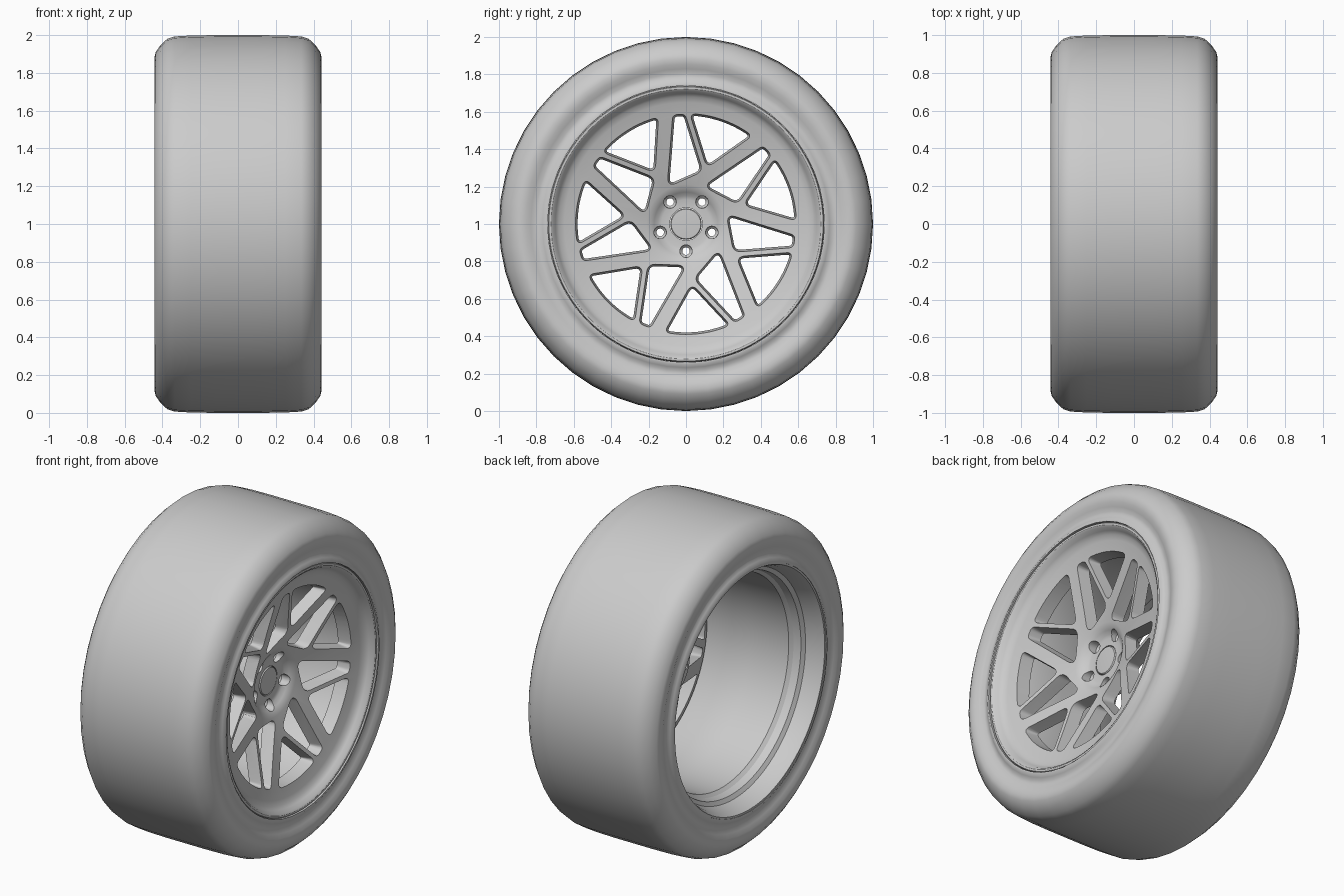
import bpy, bmesh, math
from mathutils import Vector

if "Cube" in bpy.data.objects:
    bpy.data.objects.remove(bpy.data.objects["Cube"])

SPOKES = 7
AXLE_Z = 1.0


def finish(name, bm, angle=35):
    bmesh.ops.recalc_face_normals(bm, faces=bm.faces[:])
    me = bpy.data.meshes.new(name)
    bm.to_mesh(me)
    bm.free()
    ob = bpy.data.objects.new(name, me)
    bpy.context.collection.objects.link(ob)
    smooth(ob, angle)
    return ob


def smooth(ob, angle):
    bpy.ops.object.select_all(action='DESELECT')
    ob.select_set(True)
    bpy.context.view_layer.objects.active = ob
    bpy.ops.object.shade_smooth_by_angle(angle=math.radians(angle))


def lathe(bm, profile, segs, closed=False, caps=False, cy=0.0, cz=AXLE_Z):
    """Revolve (radius, x) points about an axis parallel to x."""
    rings = []
    for r, x in profile:
        rings.append([bm.verts.new((x, cy + r * math.cos(2 * math.pi * i / segs),
                                    cz + r * math.sin(2 * math.pi * i / segs)))
                      for i in range(segs)])
    pairs = list(zip(rings, rings[1:]))
    if closed:
        pairs.append((rings[-1], rings[0]))
    for a, b in pairs:
        for i in range(segs):
            j = (i + 1) % segs
            bm.faces.new((a[i], a[j], b[j], b[i]))
    if caps:
        bm.faces.new(rings[0])
        bm.faces.new(rings[-1])


def polar(deg, r):
    return Vector((r * math.cos(math.radians(deg)), r * math.sin(math.radians(deg))))


def rounded(corners):
    """Fillet a polygon given as (point, tangent length)."""
    out = []
    for i, (p, t) in enumerate(corners):
        if t == 0:
            out.append(p)
            continue
        a = p + (corners[i - 1][0] - p).normalized() * t
        b = p + (corners[(i + 1) % len(corners)][0] - p).normalized() * t
        for k in range(6):
            s = k / 5
            out.append(a * (1 - s) ** 2 + p * 2 * s * (1 - s) + b * s * s)
    return out


def offset(loop, d):
    res = []
    for i, p in enumerate(loop):
        t = (loop[(i + 1) % len(loop)] - loop[i - 1]).normalized()
        res.append(p + Vector((t.y, -t.x)) * d)
    return res


def window(bm, loop):
    """Tapered cutter that follows the slope of the dished face."""
    rings = []
    for h, d in ((-0.11, -0.008), (0.03, 0.012)):
        rings.append([bm.verts.new((0.355 + 0.284 * (p.length - 0.58) + h, p.x, AXLE_Z + p.y))
                      for p in offset(loop, d)])
    n = len(loop)
    for i in range(n):
        j = (i + 1) % n
        bm.faces.new((rings[0][i], rings[0][j], rings[1][j], rings[1][i]))
    caps = [bm.faces.new(rings[0]), bm.faces.new(rings[1])]
    bmesh.ops.triangulate(bm, faces=caps)


def volume(me):
    bm = bmesh.new()
    bm.from_mesh(me)
    v = abs(bm.calc_volume())
    bm.free()
    return v


def cut(ob, tool):
    """Subtract tool, using the first solver that gives a sane solid."""
    full = volume(ob.data)
    mod = ob.modifiers.new("cut", 'BOOLEAN')
    mod.operation = 'DIFFERENCE'
    mod.object = tool
    result = None
    for solver in ('MANIFOLD', 'EXACT', 'FLOAT'):
        mod.solver = solver
        bpy.context.view_layer.update()
        deps = bpy.context.evaluated_depsgraph_get()
        me = bpy.data.meshes.new_from_object(ob.evaluated_get(deps))
        if 0.3 * full < volume(me) < 0.97 * full:
            result = me
            break
    ob.modifiers.clear()
    if result:
        ob.data = result
    bpy.data.objects.remove(tool, do_unlink=True)


# Tyre: mirrored half profile
half = [(0.74, 0.40), (0.74, 0.438), (0.75, 0.439), (0.768, 0.428), (0.785, 0.419),
        (0.805, 0.418), (0.83, 0.428), (0.855, 0.438), (0.885, 0.442), (0.91, 0.436),
        (0.945, 0.412), (0.98, 0.375), (0.993, 0.335), (0.998, 0.25), (1.0, 0.12)]
bm = bmesh.new()
lathe(bm, half + [(r, -x) for r, x in reversed(half)], 48)
finish("tyre", bm, 50)

# Rim barrel
bm = bmesh.new()
lathe(bm, [(0.739, -0.435), (0.728, -0.435), (0.712, -0.40), (0.692, -0.33), (0.668, -0.315),
           (0.66, -0.27), (0.642, -0.25), (0.635, 0.0), (0.635, 0.31), (0.655, 0.345),
           (0.675, 0.34), (0.66, 0.0), (0.675, -0.25), (0.71, -0.31), (0.739, -0.38)],
      96, closed=True)
finish("rim_barrel", bm, 30)

# Dished wheel face with lip
bm = bmesh.new()
lathe(bm, [(0.087, 0.205), (0.13, 0.205), (0.15, 0.211), (0.17, 0.228), (0.187, 0.241),
           (0.21, 0.25), (0.58, 0.355), (0.65, 0.373), (0.68, 0.384), (0.698, 0.402),
           (0.71, 0.424), (0.722, 0.432), (0.733, 0.432), (0.738, 0.425),
           (0.738, 0.39), (0.68, 0.345), (0.62, 0.29), (0.58, 0.277), (0.21, 0.172),
           (0.18, 0.10), (0.087, 0.10)], 96, closed=True)
face = finish("wheel_face", bm)

# Spoke windows: seven narrow and seven wide openings
bm = bmesh.new()
for k in range(SPOKES):
    a = k * 360 / SPOKES
    window(bm, rounded([(polar(91 + a, 0.58), 0.018), (polar(96.3 + a, 0.58), 0.018),
                        (polar(114 + a, 0.228), 0.04), (polar(74 + a, 0.297), 0.035)]))
    arc = [(polar(54 + 33 * i / 10 + a, 0.583), 0.022 if i in (0, 10) else 0)
           for i in range(11)]
    window(bm, rounded([(polar(69.7 + a, 0.332), 0.035)] + arc))
# Stepped lug holes
for k in range(5):
    p = polar(-90 + 72 * k, 0.145)
    lathe(bm, [(0.02, 0.05), (0.02, 0.165), (0.033, 0.178), (0.036, 0.40)], 24,
          caps=True, cy=p.x, cz=AXLE_Z + p.y)
cutter = finish("window_cutter", bm)
cutter.hide_render = True
cut(face, cutter)
smooth(face, 30)

# Centre cap
bm = bmesh.new()
lathe(bm, [(0.084, 0.11), (0.084, 0.203), (0.079, 0.209), (0.04, 0.211)], 48, caps=True)
finish("centre_cap", bm)
